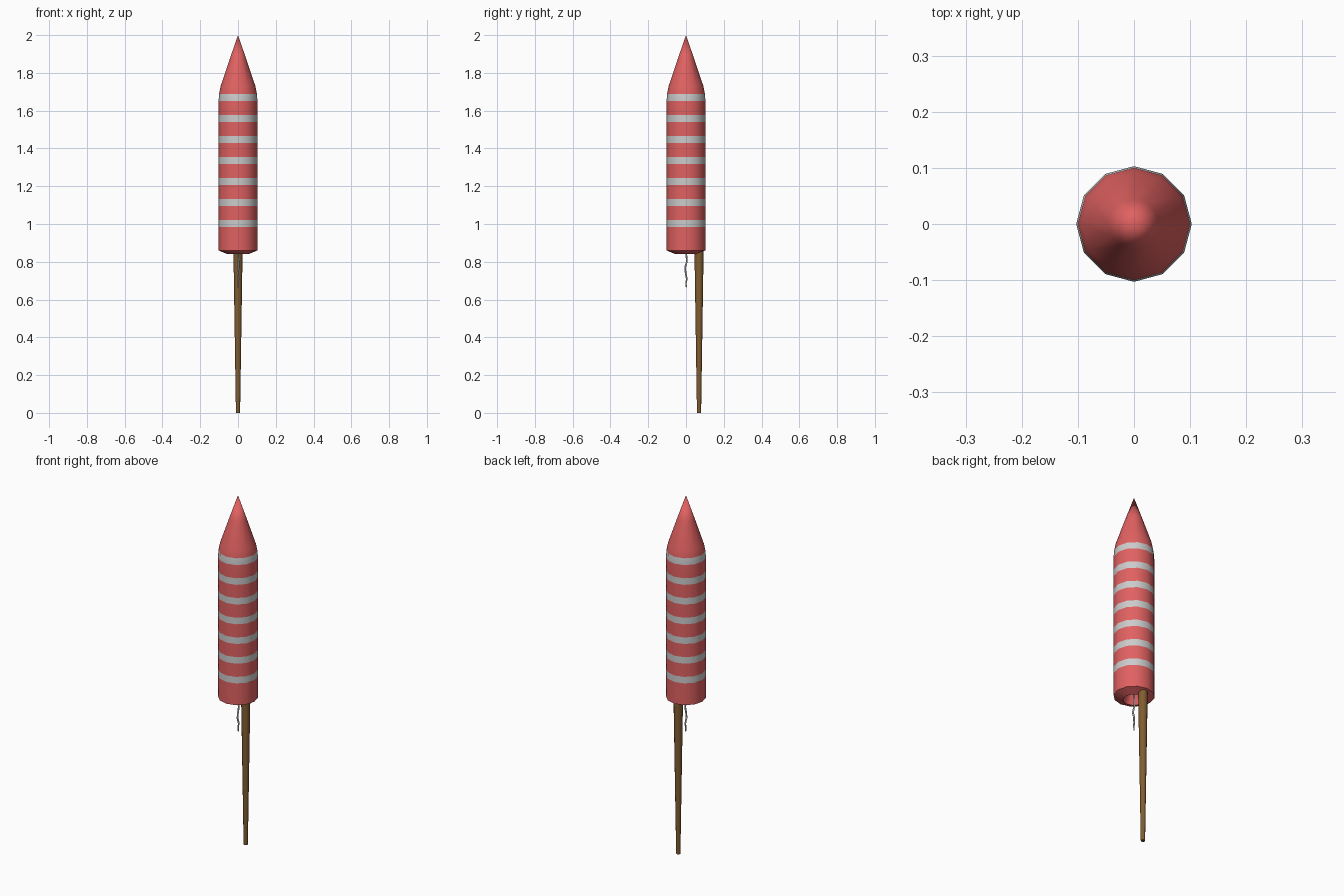
import bpy, bmesh, math

if "Cube" in bpy.data.objects:
    bpy.data.objects.remove(bpy.data.objects["Cube"])


def material(name, color):
    m = bpy.data.materials.new(name)
    m.diffuse_color = (*color, 1)
    m.use_nodes = True
    m.node_tree.nodes["Principled BSDF"].inputs["Base Color"].default_value = m.diffuse_color
    return m


RED = material("red_paper", (0.75, 0.12, 0.12))
GREY = material("grey_stripe", (0.6, 0.6, 0.6))
WOOD = material("wood", (0.22, 0.11, 0.03))


def lathe(name, profile, sides, mats, center=(0, 0)):
    """profile: (radius, z, material index of the band above this ring)."""
    bm = bmesh.new()
    rings = []
    for r, z, _ in profile:
        if r == 0:
            rings.append([bm.verts.new((*center, z))] * sides)
        else:
            rings.append([bm.verts.new((center[0] + r * math.cos(2 * math.pi * i / sides),
                                        center[1] + r * math.sin(2 * math.pi * i / sides), z))
                          for i in range(sides)])
    for k in range(len(profile) - 1):
        a, b = rings[k], rings[k + 1]
        for i in range(sides):
            j = (i + 1) % sides
            corners = list(dict.fromkeys((a[i], a[j], b[j], b[i])))
            bm.faces.new(corners).material_index = profile[k][2]
    bmesh.ops.recalc_face_normals(bm, faces=bm.faces)
    me = bpy.data.meshes.new(name)
    bm.to_mesh(me)
    bm.free()
    ob = bpy.data.objects.new(name, me)
    bpy.context.collection.objects.link(ob)
    for m in mats:
        me.materials.append(m)
    bpy.ops.object.select_all(action='DESELECT')
    ob.select_set(True)
    bpy.context.view_layer.objects.active = ob
    bpy.ops.object.shade_smooth_by_angle(angle=math.radians(35))
    return ob


# Rocket tube: recessed nozzle, bevelled base, seven stripes, pointed nose
R = 0.103
profile = [(0, 0.90, 0), (0.03, 0.89, 0), (0.055, 0.84, 0), (R, 0.86, 0)]
for i in range(7):
    z = 0.983 + i * 0.1115
    top = i == 6
    profile += [(R, z, 1), (0.1 if top else R, z + 0.037, 0)]
profile += [(0.092, 1.73, 0), (0.045, 1.87, 0), (0, 2.0, 0)]
lathe("rocket_body", profile, 12, [RED, GREY])

# Tapered guide stick, sunk into the tube base
lathe("guide_stick", [(0, 0, 0), (0.011, 0, 0), (0.024, 0.84, 0), (0.024, 0.88, 0), (0, 0.88, 0)],
      12, [WOOD], (0, 0.069))

# Wavy fuse hanging from the nozzle
curve = bpy.data.curves.new("fuse", 'CURVE')
curve.dimensions = '3D'
curve.bevel_depth = 0.005
curve.bevel_resolution = 1
curve.use_fill_caps = True
points = [(0, 0, 0.90), (0, 0.002, 0.84), (0.002, 0.004, 0.80), (0.003, -0.005, 0.77),
          (-0.002, -0.002, 0.74), (0.002, 0.004, 0.71), (0.001, 0, 0.685), (0.001, 0.002, 0.665)]
spline = curve.splines.new('POLY')
spline.points.add(len(points) - 1)
for p, co in zip(spline.points, points):
    p.co = (*co, 1)
    p.radius = 0.7 if co[2] < 0.7 else 1
bpy.context.collection.objects.link(bpy.data.objects.new("fuse", curve))
